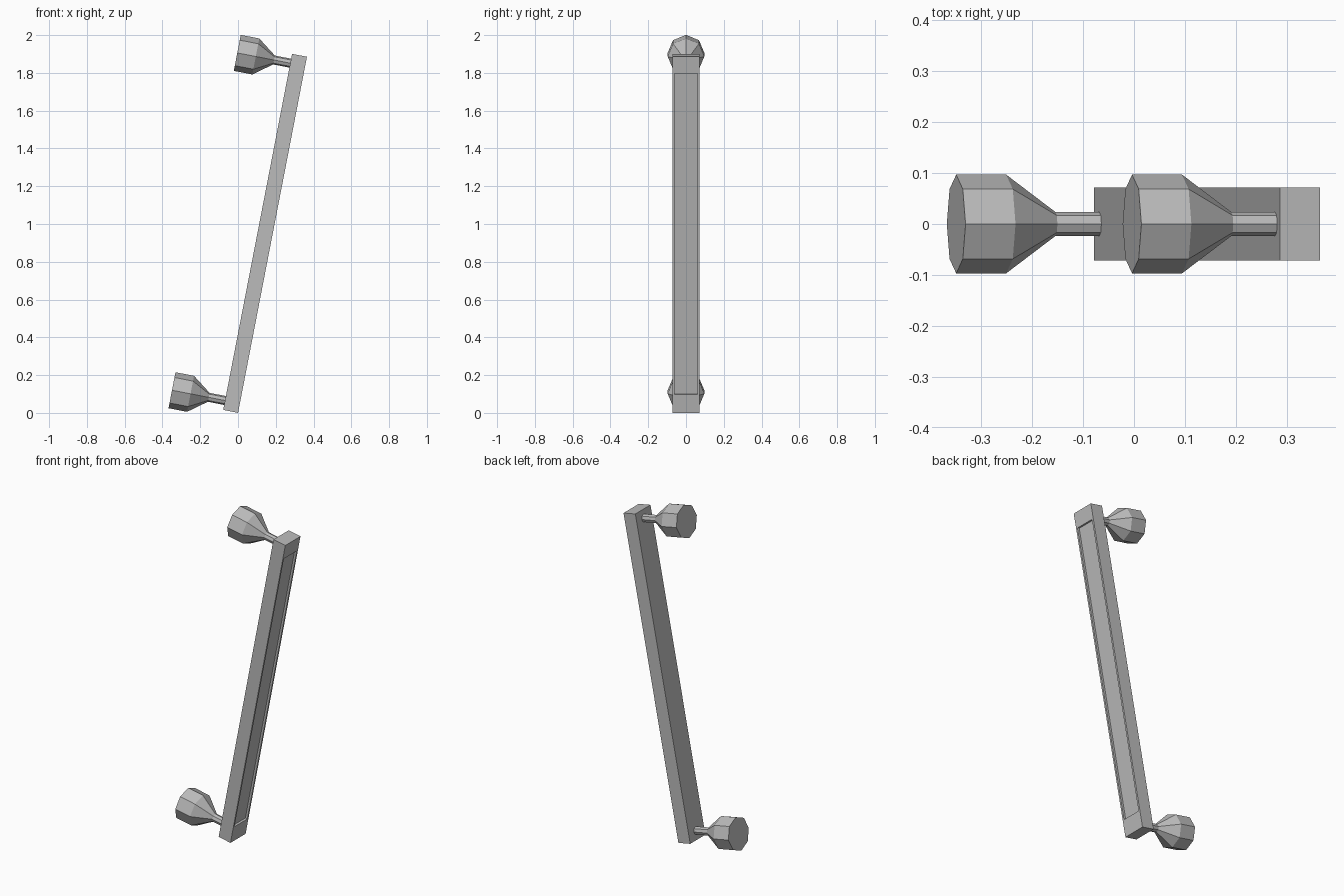
import bpy, bmesh, math
from mathutils import Matrix

cube = bpy.data.objects.get("Cube")
if cube:
    bpy.data.objects.remove(cube, do_unlink=True)

# Single flat colour
grey = bpy.data.materials.new("plain_grey")
grey.use_nodes = True
colour = (0.5, 0.5, 0.5, 1)
grey.diffuse_color = colour
grey.node_tree.nodes["Principled BSDF"].inputs["Base Color"].default_value = colour

# Everything is built upright, then leaned over as one
LEAN = Matrix.Translation((-0.039, 0, 0.008)) @ Matrix.Rotation(math.radians(10.95), 4, 'Y')
HALF_X, HALF_Y = 0.04, 0.072
LENGTH, LOW, HIGH = 1.92, 0.10, 1.83
RIM, RECESS = 0.011, 0.013


def finish(name, bm):
    bmesh.ops.recalc_face_normals(bm, faces=bm.faces)
    bm.transform(LEAN)
    mesh = bpy.data.meshes.new(name)
    bm.to_mesh(mesh)
    bm.free()
    mesh.materials.append(grey)
    obj = bpy.data.objects.new(name, mesh)
    bpy.context.collection.objects.link(obj)
    return obj


def prism(name, outline, z0, z1):
    bm = bmesh.new()
    base = bm.faces.new([bm.verts.new((x, y, z0)) for x, y in outline])
    grown = bmesh.ops.extrude_face_region(bm, geom=[base], use_keep_orig=True)
    verts = [g for g in grown["geom"] if isinstance(g, bmesh.types.BMVert)]
    bmesh.ops.translate(bm, verts=verts, vec=(0, 0, z1 - z0))
    return finish(name, bm)


def knob(name, height):
    # Octagonal rings along the knob axis: (distance out, radius)
    rings = [(HALF_X, 0.024), (0.128, 0.024), (0.226, 0.097), (0.326, 0.097)]
    sides = 8
    bm = bmesh.new()
    loops = []
    for out, radius in rings:
        angles = [math.tau * i / sides for i in range(sides)]
        loops.append([bm.verts.new((-out, radius * math.sin(a), height + radius * math.cos(a)))
                      for a in angles])
    for a, b in zip(loops, loops[1:]):
        for i in range(sides):
            j = (i + 1) % sides
            bm.faces.new((a[i], a[j], b[j], b[i]))
    bm.faces.new(loops[0])
    bm.faces.new(loops[-1])
    return finish(name, bm)


# Solid end blocks
block = [(-HALF_X, -HALF_Y), (HALF_X, -HALF_Y), (HALF_X, HALF_Y), (-HALF_X, HALF_Y)]
prism("lower_end_block", block, 0, LOW)
prism("upper_end_block", block, HIGH, LENGTH)

# Long bar with a shallow channel along its outer face
inner = HALF_Y - RIM
floor = HALF_X - RECESS
channel = [(-HALF_X, -HALF_Y), (HALF_X, -HALF_Y), (HALF_X, -inner), (floor, -inner),
           (floor, inner), (HALF_X, inner), (HALF_X, HALF_Y), (-HALF_X, HALF_Y)]
prism("channelled_bar", channel, LOW, HIGH)

# Faceted mounting knobs
knob("lower_knob", 0.051)
knob("upper_knob", 1.87)
